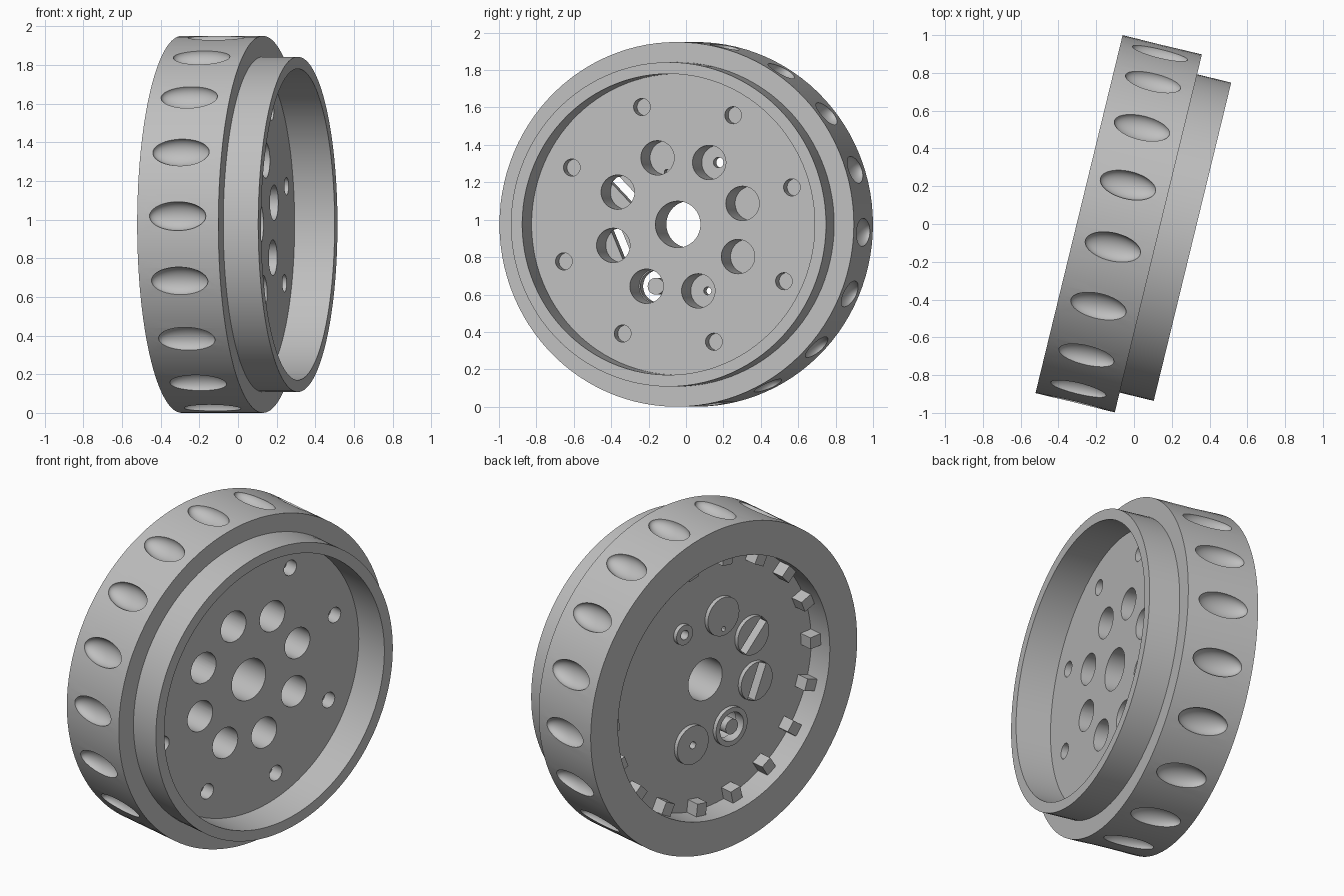
import bpy, bmesh
from math import sin, cos, pi, radians
from mathutils import Matrix, Vector

cube = bpy.data.objects.get("Cube")
if cube:
    bpy.data.objects.remove(cube, do_unlink=True)

START = radians(17.5)            # shared angular offset of all patterns
BACK, FRONT = -0.14, 0.11        # faces of the web, measured along the axle
POCKET, STUD = -0.10, -0.165     # pocket bottoms, top of the raised studs

grey = bpy.data.materials.new("plain_grey")
grey.use_nodes = True
grey.diffuse_color = (0.52, 0.52, 0.52, 1)
grey.node_tree.nodes["Principled BSDF"].inputs["Base Color"].default_value = grey.diffuse_color


def around(angle, radius, a=0.0):
    """Frame at an angle round the axle; its x points outwards."""
    return Matrix.Rotation(angle, 4, 'Z') @ Matrix.Translation((radius, 0, a))


def cylinder(bm, frame, r, a0, a1, seg=40):
    move = Matrix.Translation((0, 0, (a0 + a1) / 2))
    bmesh.ops.create_cone(bm, cap_ends=True, segments=seg, radius1=r, radius2=r,
                          depth=abs(a1 - a0), matrix=frame @ move)


def box(bm, frame, size):
    bmesh.ops.create_cube(bm, size=1, matrix=frame @ Matrix.Diagonal((*size, 1)))


def lathe(bm, frame, profile, seg):
    rings = [[bm.verts.new(frame @ Vector((r * cos(2 * pi * i / seg), r * sin(2 * pi * i / seg), a)))
              for r, a in profile] for i in range(seg)]
    n = len(profile)
    for i in range(seg):
        p, q = rings[i], rings[(i + 1) % seg]
        for j in range(n):
            k = (j + 1) % n
            bm.faces.new((p[j], q[j], q[k], p[k]))


def make(name, bm):
    bmesh.ops.recalc_face_normals(bm, faces=bm.faces)
    mesh = bpy.data.meshes.new(name)
    bm.to_mesh(mesh)
    bm.free()
    mesh.materials.append(grey)
    ob = bpy.data.objects.new(name, mesh)
    bpy.context.scene.collection.objects.link(ob)
    return ob


def combine(ob, tool, operation):
    """Bake a boolean into the object and drop the tool."""
    tool.hide_render = True
    mod = ob.modifiers.new("combine", 'BOOLEAN')
    mod.operation, mod.object, mod.solver = operation, tool, 'EXACT'
    bpy.context.view_layer.update()
    graph = bpy.context.evaluated_depsgraph_get()
    mesh = bpy.data.meshes.new_from_object(ob.evaluated_get(graph))
    ob.modifiers.clear()
    ob.data = mesh
    bpy.data.objects.remove(tool, do_unlink=True)


holes = [around(START + k * pi / 4, 0.373) @ Matrix.Rotation(-START - k * pi / 4, 4, 'Z')
         for k in range(8)]

# Wheel body: tread, stepped front rim, web and axle hole
bm = bmesh.new()
lathe(bm, Matrix.Identity(4),
      [(0.124, BACK), (0.775, BACK), (0.775, -0.295), (0.975, -0.295), (0.975, 0.137),
       (0.867, 0.137), (0.867, 0.323), (0.805, 0.323), (0.805, FRONT), (0.124, FRONT)], 108)
wheel = make("wheel_body", bm)

# Raised studs on the back of the web, and teeth inside the back recess
bm = bmesh.new()
for k, r in ((1, 0.06), (2, 0.115), (3, 0.115), (4, 0.115), (5, 0.115), (6, 0.115)):
    cylinder(bm, holes[k], r, BACK + 0.02, STUD)
for k in range(18):
    box(bm, around(START + k * pi / 9, 0.75, -0.17), (0.1, 0.07, 0.1))
combine(wheel, make("studs_and_teeth", bm), 'UNION')

# Round pockets, small blind holes and tread dimples
bm = bmesh.new()
for k in range(8):
    cylinder(bm, holes[k], 0.092, POCKET, FRONT + 0.05)
    cylinder(bm, around(START + k * pi / 4, 0.658), 0.046, FRONT - 0.08, FRONT + 0.05, 24)
for k in range(18):
    frame = around(START + k * pi / 9, 0.975, -0.08)
    bmesh.ops.create_uvsphere(bm, u_segments=40, v_segments=24, radius=1,
                              matrix=frame @ Matrix.Diagonal((0.06, 0.075, 0.15, 1)))
combine(wheel, make("pocket_cutter", bm), 'DIFFERENCE')

# Openings through the studs: pin holes, slots and a ring gap
bm = bmesh.new()
low, high = STUD - 0.03, POCKET + 0.03
cylinder(bm, holes[1], 0.028, low, high, 24)
cylinder(bm, holes[2] @ Matrix.Translation((0, -0.075, 0)), 0.014, low, high, 12)
for k, tilt in ((3, 134), (4, 113)):
    box(bm, holes[k] @ Matrix.Rotation(radians(tilt), 4, 'Z')
        @ Matrix.Translation((0, 0, (low + high) / 2)), (0.215, 0.055, high - low))
lathe(bm, holes[5], [(0.045, low), (0.086, low), (0.086, high), (0.045, high)], 40)
cylinder(bm, holes[6], 0.021, low, high, 24)
combine(wheel, make("opening_cutter", bm), 'DIFFERENCE')

# Stand the wheel up, with its axle turned slightly towards the front
turn = radians(13.68)
side = Vector((sin(turn), cos(turn), 0))
axle = Vector((cos(turn), -sin(turn), 0))
pose = Matrix((side, Vector((0, 0, 1)), axle)).transposed().to_4x4()
pose.translation = side * -0.018 + Vector((0, 0, 0.975))
wheel.data.transform(pose)

bpy.ops.object.select_all(action='DESELECT')
wheel.select_set(True)
bpy.context.view_layer.objects.active = wheel
bpy.ops.object.shade_smooth_by_angle(angle=radians(30))
